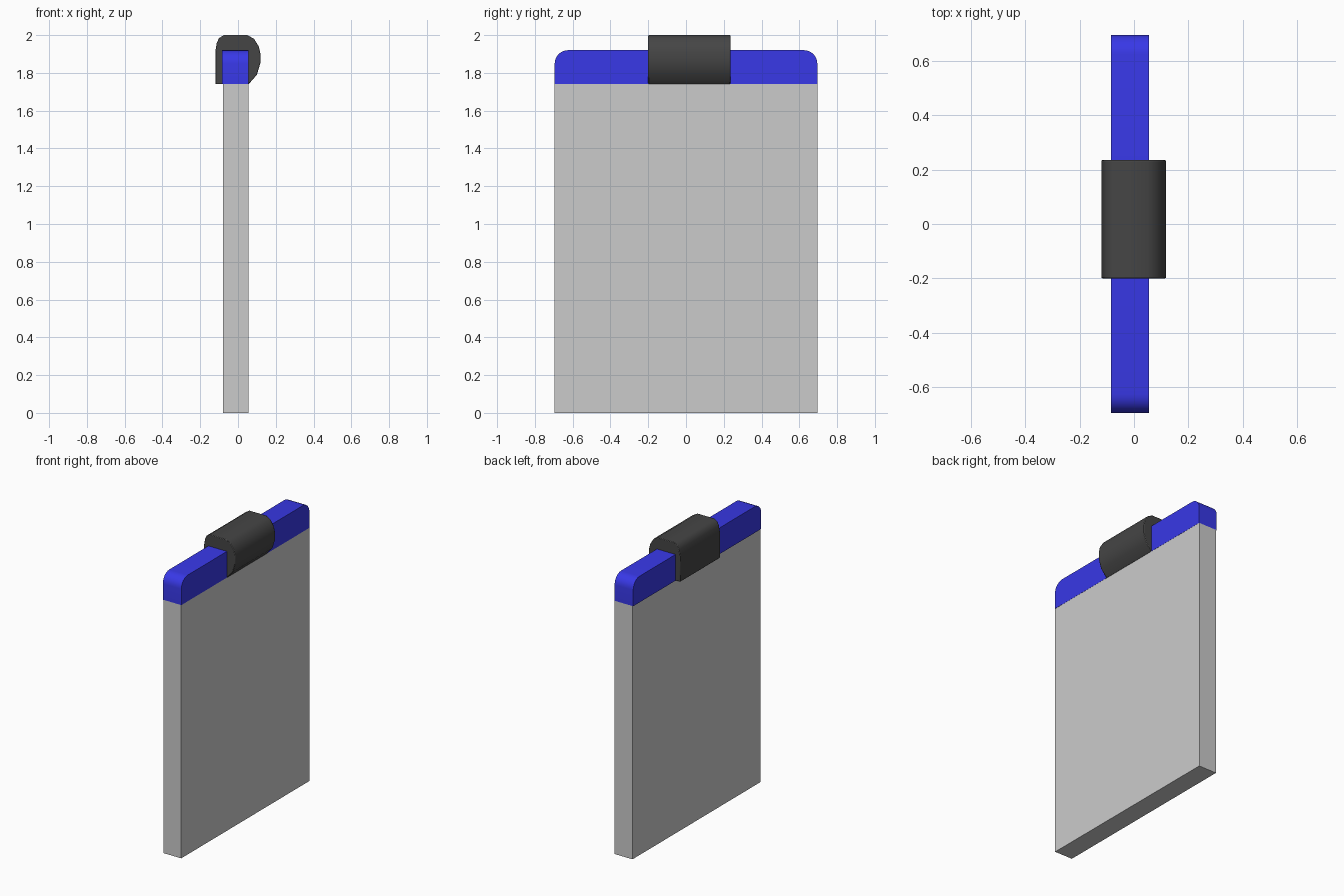
import bpy, bmesh, math

if "Cube" in bpy.data.objects:
    bpy.data.objects.remove(bpy.data.objects["Cube"])


def extrude(name, profile, depth_axis, lo, hi, color=None, bevel=0.0, angle=40):
    """Prism from a 2D profile; depth_axis 'X' uses (y, z), 'Y' uses (x, z)."""
    def place(p, d):
        return (d, p[0], p[1]) if depth_axis == 'X' else (p[0], d, p[1])
    bm = bmesh.new()
    ends = [[bm.verts.new(place(p, d)) for p in profile] for d in (lo, hi)]
    n = len(profile)
    bm.faces.new(ends[0])
    bm.faces.new(ends[1][::-1])
    for i in range(n):
        j = (i + 1) % n
        bm.faces.new((ends[0][i], ends[1][i], ends[1][j], ends[0][j]))
    bmesh.ops.recalc_face_normals(bm, faces=bm.faces)
    mesh = bpy.data.meshes.new(name)
    bm.to_mesh(mesh)
    bm.free()
    ob = bpy.data.objects.new(name, mesh)
    bpy.context.collection.objects.link(ob)
    if color:
        mat = bpy.data.materials.new(name + "_color")
        mat.diffuse_color = (*color, 1)
        mat.use_nodes = True
        mat.node_tree.nodes["Principled BSDF"].inputs["Base Color"].default_value = mat.diffuse_color
        mesh.materials.append(mat)
    if bevel:
        mod = ob.modifiers.new("soft_edges", 'BEVEL')
        mod.width = bevel
        mod.segments = 2
        mod.limit_method = 'ANGLE'
        mod.angle_limit = math.radians(60)
    bpy.ops.object.select_all(action='DESELECT')
    ob.select_set(True)
    bpy.context.view_layer.objects.active = ob
    bpy.ops.object.shade_smooth_by_angle(angle=math.radians(angle))
    return ob


W, Z1, Z2 = 0.695, 1.74, 1.92

# plain slab
extrude("panel", [(-W, 0), (W, 0), (W, Z1), (-W, Z1)], 'X', -0.08, 0.055)

# blue cap with rounded top corners
r = 0.07
arc = [(W - r + r * math.cos(a), Z2 - r + r * math.sin(a))
       for a in (math.pi / 2 * i / 6 for i in range(7))]
cap = [(W, Z1)] + arc + [(-y, z) for y, z in reversed(arc)] + [(-W, Z1)]
extrude("top_cap", cap, 'X', -0.085, 0.056, (0.04, 0.04, 0.8))

# dark clip wrapped over the cap, bulging on the right side
clip = [(-0.12, Z1), (-0.12, 1.915), (-0.112, 1.96), (-0.1, 1.985), (-0.075, 2.0),
        (0.05, 2.0), (0.085, 1.98), (0.11, 1.94), (0.118, 1.905), (0.118, 1.85),
        (0.1, 1.79), (0.056, Z1), (0.05, Z1), (0.05, 1.915), (-0.08, 1.915), (-0.08, Z1)]
extrude("clip", clip, 'Y', -0.2, 0.235, (0.06, 0.06, 0.06), bevel=0.005)
